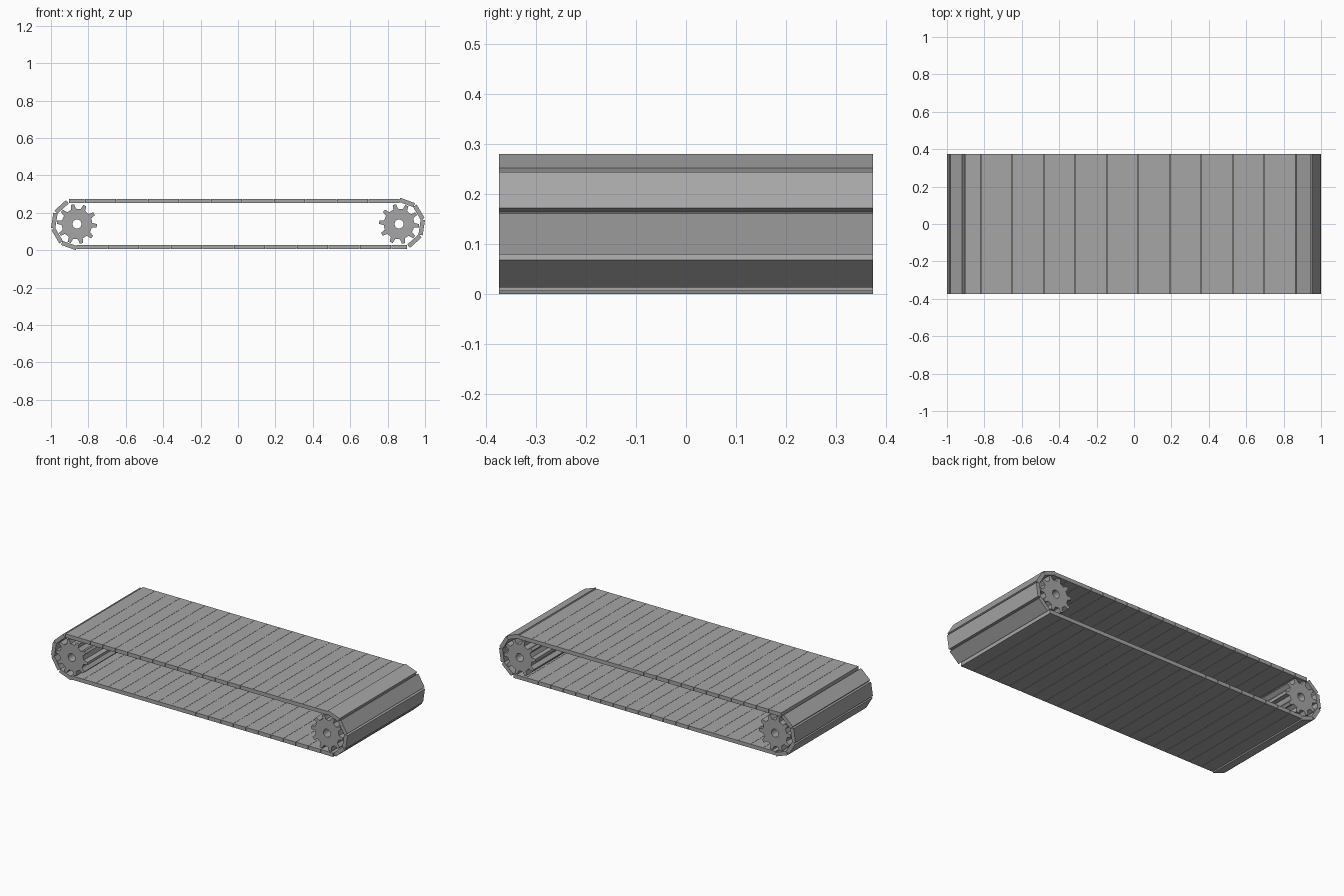
import bpy, bmesh
from math import sin, cos, pi, radians

WIDTH = 0.746       # belt width along y
AXLE_X, AXLE_Z = 0.861, 0.14
BELT_R = 0.134      # axle to outer slat face
THICK = 0.023
LENGTH = 0.0828
PITCH = 0.0842
TEETH = 10

cube = bpy.data.objects.get("Cube")
if cube:
    bpy.data.objects.remove(cube, do_unlink=True)

steel = bpy.data.materials.new("grey_steel")
steel.use_nodes = True
grey = (0.38, 0.38, 0.38, 1)
steel.diffuse_color = grey
steel.node_tree.nodes["Principled BSDF"].inputs["Base Color"].default_value = grey


def add_object(name, bm, location=(0, 0, 0), turn=0):
    bmesh.ops.recalc_face_normals(bm, faces=bm.faces)
    mesh = bpy.data.meshes.new(name)
    bm.to_mesh(mesh)
    bm.free()
    mesh.materials.append(steel)
    return place(name, mesh, location, turn)


def place(name, mesh, location, turn):
    obj = bpy.data.objects.new(name, mesh)
    obj.location = location
    obj.rotation_euler.y = turn
    bpy.context.collection.objects.link(obj)
    return obj


# One slat, shared by the whole belt
bm = bmesh.new()
bmesh.ops.create_cube(bm, size=1)
bmesh.ops.scale(bm, vec=(LENGTH, WIDTH, THICK), verts=bm.verts)
first = add_object("belt_slat", bm, (0, 0, AXLE_Z))
slat_mesh = first.data
bpy.data.objects.remove(first)


def slat(x, z, turn):
    # Each slat has a partner half a turn round the belt
    place("belt_slat", slat_mesh, (x, 0, AXLE_Z + z), turn)
    place("belt_slat", slat_mesh, (-x, 0, AXLE_Z - z), turn + pi)


# Straight runs
mid_r = BELT_R - THICK / 2
for i in range(21):
    slat(-0.861 + i * PITCH, mid_r, 0)

# Slats wrapping round the end rollers
for degrees in (20, 59.5, 98.5, 138):
    a = radians(degrees)
    slat(AXLE_X + mid_r * sin(a), mid_r * cos(a), a)


# Toothed rollers with a bore through the axle
def roller(name, x, turn):
    outline, bore = [], []
    step = 2 * pi / TEETH
    for i in range(TEETH):
        for share, r in ((-0.25, 0.082), (-0.13, 0.107), (0.13, 0.107), (0.25, 0.082)):
            a = (i + share) * step
            outline.append((r * cos(a), r * sin(a)))
            bore.append((0.024 * cos(a), 0.024 * sin(a)))
    bm = bmesh.new()
    rings = [[bm.verts.new((px, y, pz)) for px, pz in ring]
             for ring, y in ((outline, -WIDTH / 2), (outline, WIDTH / 2),
                             (bore, WIDTH / 2), (bore, -WIDTH / 2))]
    n = len(outline)
    for k in range(4):
        a, b = rings[k], rings[(k + 1) % 4]
        for i in range(n):
            j = (i + 1) % n
            bm.faces.new((a[i], a[j], b[j], b[i]))
    add_object(name, bm, (x, 0, AXLE_Z), turn)


roller("left_roller", AXLE_X, pi + radians(5))
roller("right_roller", -AXLE_X, radians(5))
